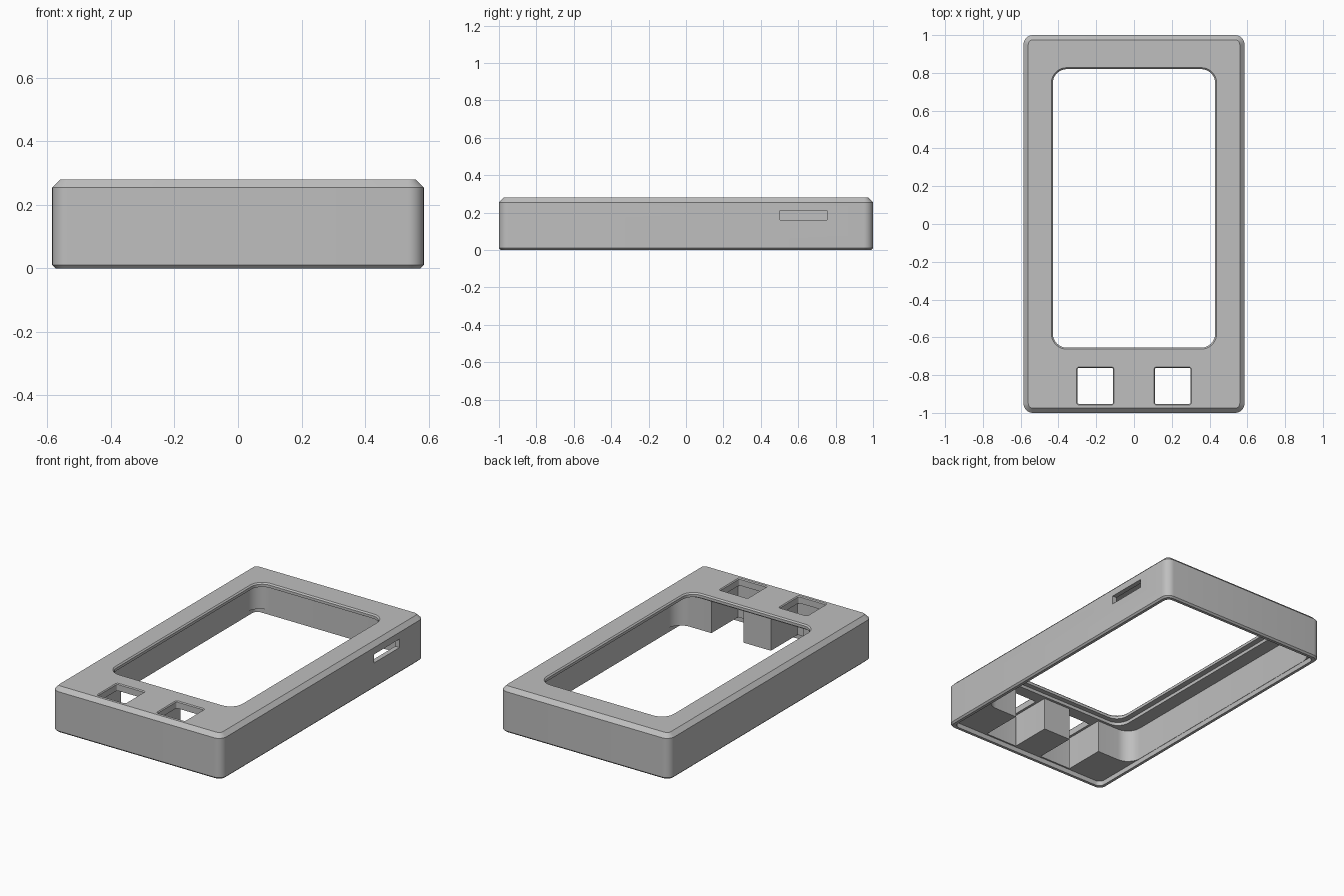
import bpy, bmesh, math

if "Cube" in bpy.data.objects:
    bpy.data.objects.remove(bpy.data.objects["Cube"])

GREY = bpy.data.materials.new("light_grey_plastic")
GREY.diffuse_color = (0.52, 0.52, 0.52, 1)
GREY.use_nodes = True
GREY.node_tree.nodes["Principled BSDF"].inputs["Base Color"].default_value = GREY.diffuse_color


def rounded_rect(x0, x1, y0, y1, r, n=8):
    """Counter-clockwise outline of a rectangle with rounded corners."""
    pts = []
    for cx, cy, a in ((x1 - r, y1 - r, 0), (x0 + r, y1 - r, 90),
                      (x0 + r, y0 + r, 180), (x1 - r, y0 + r, 270)):
        for i in range(n + 1):
            t = math.radians(a + 90 * i / n)
            pts.append((cx + r * math.cos(t), cy + r * math.sin(t)))
    return pts


def loft(name, rect, r, levels):
    """Stack rounded rectangles; each level is (z, outward offset)."""
    x0, x1, y0, y1 = rect
    bm = bmesh.new()
    rings = [[bm.verts.new((x, y, z)) for x, y in
              rounded_rect(x0 - o, x1 + o, y0 - o, y1 + o, max(r + o, 0.004))]
             for z, o in levels]
    for a, b in zip(rings, rings[1:]):
        for i in range(len(a)):
            j = (i + 1) % len(a)
            bm.faces.new((a[i], a[j], b[j], b[i]))
    bm.faces.new(rings[0][::-1])
    bm.faces.new(rings[-1])
    bmesh.ops.recalc_face_normals(bm, faces=bm.faces[:])
    me = bpy.data.meshes.new(name)
    bm.to_mesh(me)
    bm.free()
    me.materials.append(GREY)
    ob = bpy.data.objects.new(name, me)
    bpy.context.collection.objects.link(ob)
    return ob


# Outer shell: rounded slab, small bottom chamfer, larger top chamfer
case = loft("case_shell", (-0.585, 0.585, -1, 1), 0.05,
            [(0, -0.01), (0.01, 0), (0.255, 0), (0.28, -0.025)])

cutters = [
    # Shallow seat for the bottom lid
    loft("lid_recess", (-0.557, 0.557, -0.972, 0.972), 0.035, [(-0.1, 0), (0.03, 0)]),
    # Main cavity
    loft("main_cavity", (-0.555, 0.555, -0.70, 0.97), 0.09, [(-0.1, 0), (0.235, 0)]),
    # Shallow panel seat around the window
    loft("panel_seat", (-0.465, 0.465, -0.685, 0.855), 0.08, [(0.1, 0), (0.255, 0)]),
    # Window with a slightly chamfered rim
    loft("window", (-0.43, 0.43, -0.655, 0.82), 0.075,
         [(0.1, 0), (0.272, 0), (0.28, 0.008), (0.4, 0.008)]),
    # Port slot in the right wall
    loft("port_slot", (0.45, 0.7, 0.503, 0.755), 0.005, [(0.16, 0), (0.213, 0)]),
]
for s in (-1, 1):
    x = 0.205 * s
    # Button hole and the open channel beneath it
    cutters.append(loft("button_hole", (x - 0.095, x + 0.095, -0.953, -0.762), 0.01,
                        [(0.1, 0), (0.274, 0), (0.28, 0.005), (0.4, 0.005)]))
    cutters.append(loft("button_channel", (x - 0.11, x + 0.11, -0.962, -0.60), 0.004,
                        [(-0.1, 0), (0.235, 0)]))

bpy.context.view_layer.objects.active = case
case.select_set(True)
for c in cutters:
    m = case.modifiers.new(c.name, 'BOOLEAN')
    m.operation = 'DIFFERENCE'
    m.solver = 'EXACT'
    m.object = c
    c.hide_render = True
    bpy.ops.object.modifier_apply(modifier=m.name)
for c in cutters:
    bpy.data.objects.remove(c, do_unlink=True)

bpy.ops.object.shade_smooth_by_angle(angle=math.radians(30))
